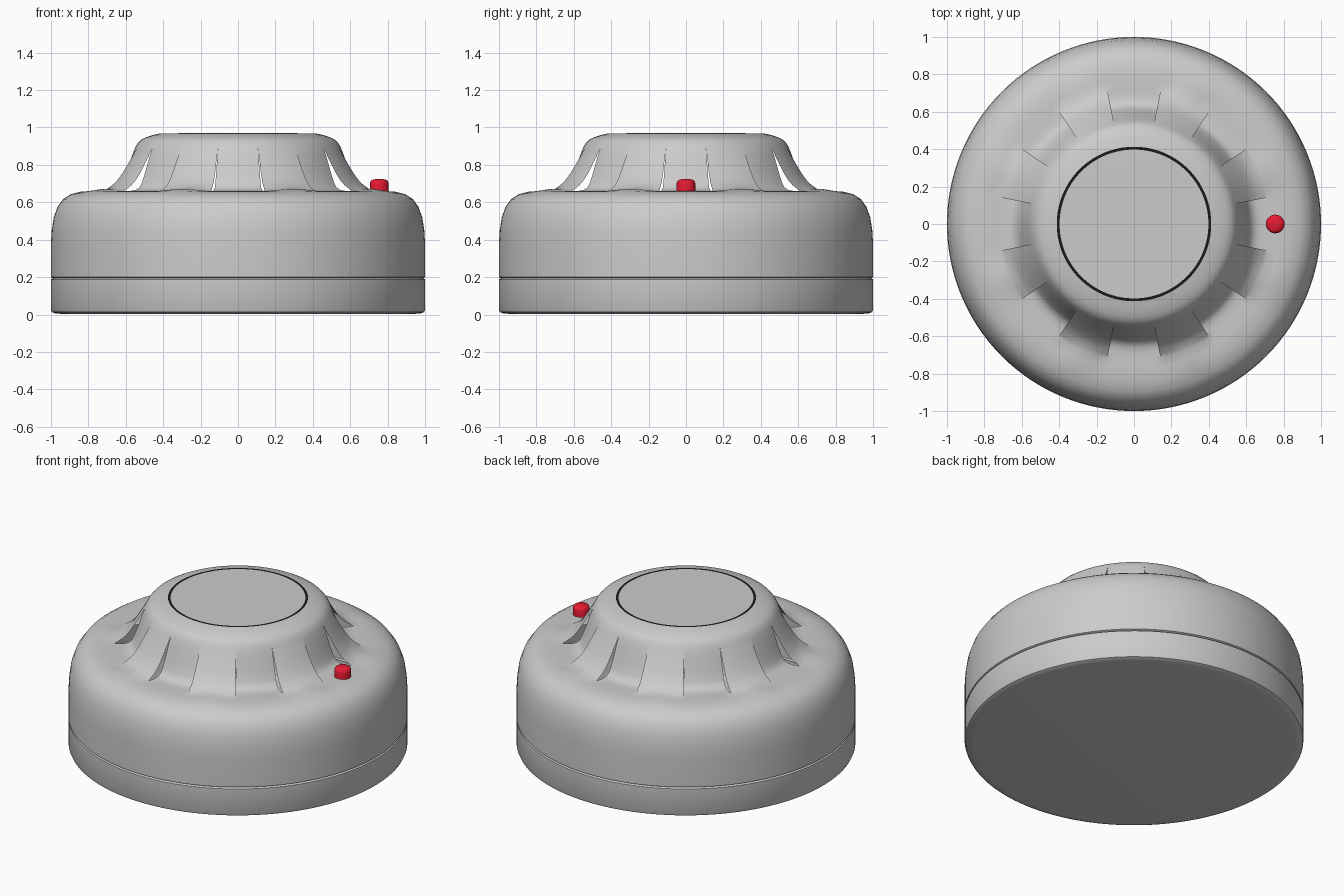
import bpy, bmesh
from math import sin, cos, pi, radians

if "Cube" in bpy.data.objects:
    bpy.data.objects.remove(bpy.data.objects["Cube"])


def finish(bm, name, color=None, angle=35):
    bmesh.ops.remove_doubles(bm, verts=bm.verts, dist=1e-5)
    bmesh.ops.recalc_face_normals(bm, faces=bm.faces)
    me = bpy.data.meshes.new(name)
    bm.to_mesh(me)
    bm.free()
    ob = bpy.data.objects.new(name, me)
    bpy.context.collection.objects.link(ob)
    if color:
        mat = bpy.data.materials.new(name + "_color")
        mat.diffuse_color = color
        mat.use_nodes = True
        mat.node_tree.nodes["Principled BSDF"].inputs["Base Color"].default_value = mat.diffuse_color
        me.materials.append(mat)
    bpy.ops.object.select_all(action='DESELECT')
    ob.select_set(True)
    bpy.context.view_layer.objects.active = ob
    bpy.ops.object.shade_smooth_by_angle(angle=radians(angle))
    return ob


def sweep(bm, profile, a0, a1, steps, center=(0, 0), bump=None):
    """Revolve (radius, z) points between two angles; bump raises chosen points mid-sweep."""
    rows = []
    for i in range(steps + 1):
        t = i / steps
        a = a0 + (a1 - a0) * t
        row = []
        for j, (r, z) in enumerate(profile):
            if bump:
                z += bump.get(j, 0) * sin(pi * t) ** 2
            row.append(bm.verts.new((center[0] + r * cos(a), center[1] + r * sin(a), z)))
        rows.append(row)
    for r0, r1 in zip(rows, rows[1:]):
        for j in range(len(profile) - 1):
            if profile[j][0] == 0:
                bm.faces.new((r0[j], r0[j + 1], r1[j + 1]))
            elif profile[j + 1][0] == 0:
                bm.faces.new((r0[j], r0[j + 1], r1[j]))
            else:
                bm.faces.new((r0[j], r0[j + 1], r1[j + 1], r1[j]))


def lathe(name, profile, steps=128, center=(0, 0), color=None):
    bm = bmesh.new()
    sweep(bm, profile, 0, 2 * pi, steps, center)
    return finish(bm, name, color)


# Mounting base with a rounded lower rim and a groove lip on top
lathe("mounting_base", [(0, 0.004), (0.95, 0.004), (0.98, 0.007), (0.995, 0.014),
                        (1, 0.025), (1, 0.188), (0.988, 0.194)])

# Housing: outer wall and shoulder, then alternating recessed panels and flared ribs
wall = [(0.988, 0.194), (1, 0.2), (1, 0.38), (0.996, 0.45), (0.985, 0.52), (0.965, 0.575),
        (0.935, 0.617), (0.895, 0.643), (0.84, 0.657), (0.78, 0.661), (0.73, 0.661)]
panel = [(0.69, 0.661), (0.66, 0.665), (0.635, 0.678), (0.618, 0.705), (0.595, 0.765), (0.57, 0.84)]
rib = [(0.71, 0.675), (0.685, 0.692), (0.66, 0.715), (0.63, 0.755), (0.6, 0.805), (0.572, 0.852)]
crown = [(0.55, 0.893), (0.537, 0.915), (0.52, 0.933), (0.495, 0.947), (0.455, 0.96), (0.413, 0.969)]
half = pi / 16
housing = bmesh.new()
for k in range(8):
    a = k * pi / 4
    sweep(housing, wall + panel + crown, a - half, a + half, 8)
    sweep(housing, wall + rib + crown, a + half, a + 3 * half, 8,
          bump={8: 0.004, 9: 0.011, 10: 0.012, 11: 0.006})
finish(housing, "vented_housing")

# Dark seam ring and flat cap on top
lathe("seam_ring", [(0.413, 0.969), (0.398, 0.969)], color=(0.01, 0.01, 0.01, 1))
lathe("top_cap", [(0.398, 0.969), (0, 0.97)])

# Red indicator light on the shoulder
lathe("indicator_light", [(0.05, 0.64), (0.05, 0.7), (0.047, 0.712), (0.038, 0.72),
                          (0.02, 0.724), (0, 0.725)], 32, (0.755, 0), (0.8, 0.01, 0.03, 1))
